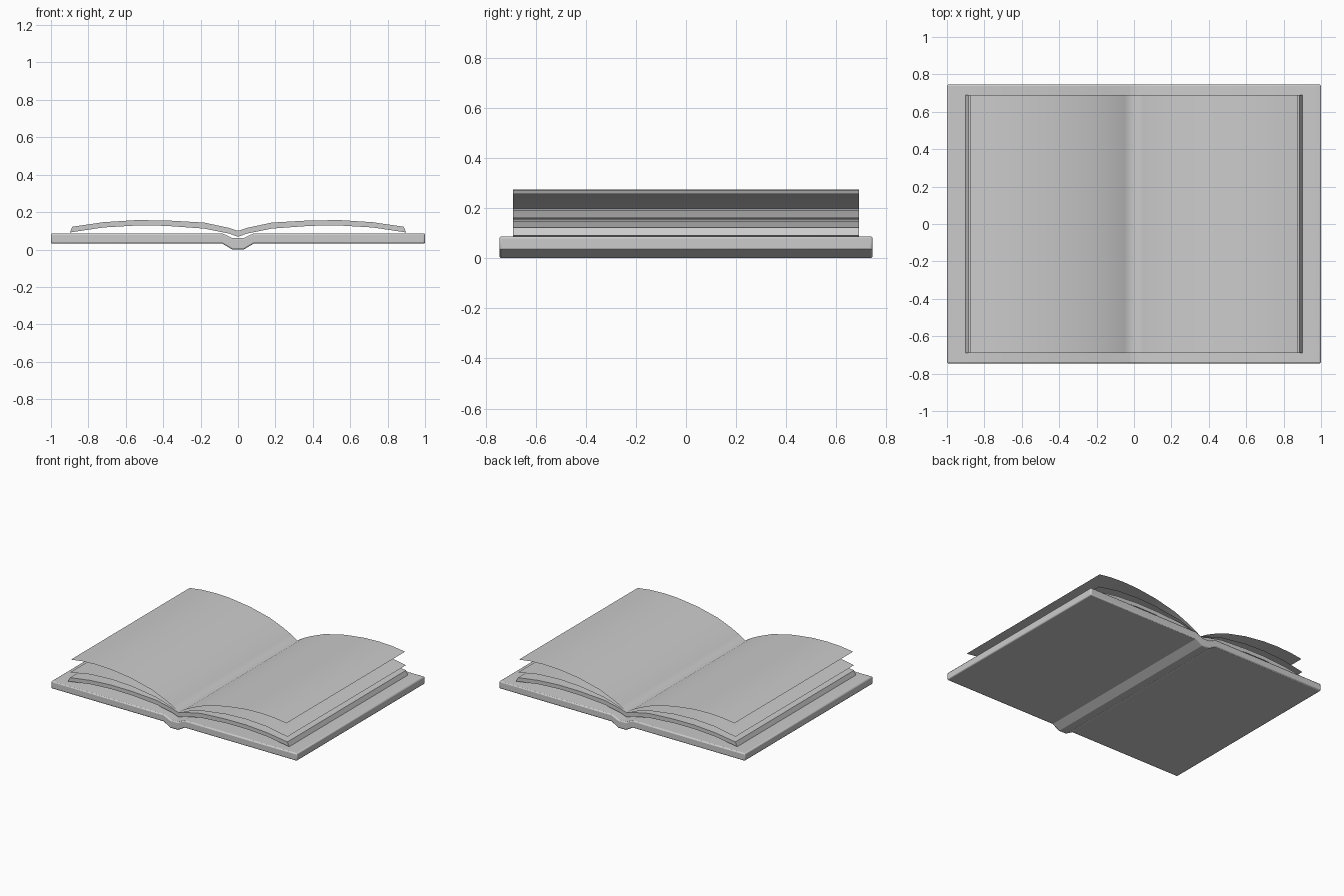
import bpy, math

if "Cube" in bpy.data.objects:
    bpy.data.objects.remove(bpy.data.objects["Cube"])


def add_object(name, verts, faces):
    mesh = bpy.data.meshes.new(name)
    mesh.from_pydata(verts, [], faces)
    obj = bpy.data.objects.new(name, mesh)
    bpy.context.collection.objects.link(obj)
    return obj


def smooth(obj, angle=30):
    bpy.ops.object.select_all(action='DESELECT')
    obj.select_set(True)
    bpy.context.view_layer.objects.active = obj
    bpy.ops.object.shade_smooth_by_angle(angle=math.radians(angle))


def strip(name, top, half, bottom=None):
    """Extrude an x-z profile along y; a bottom line makes it a closed solid."""
    n = len(top)
    loop = top + (bottom[::-1] if bottom else [])
    m = len(loop)
    verts = [(x, y, z) for y in (-half, half) for x, z in loop]
    if not bottom:
        faces = [(i, i + 1, m + i + 1, m + i) for i in range(n - 1)]
    else:
        faces = [(i, (i + 1) % m, m + (i + 1) % m, m + i) for i in range(m)]
        for i in range(n - 1):
            a, b, c, d = i, i + 1, m - 2 - i, m - 1 - i
            faces += [(d, c, b, a), (m + a, m + b, m + c, m + d)]
    return add_object(name, verts, faces)


def mirror(obj):
    mod = obj.modifiers.new("Mirror", 'MIRROR')
    mod.use_axis[0] = True
    mod.use_clip = True


# Cover: flat boards with a sunken spine
xs = [-1, -0.085, -0.03, 0.03, 0.085, 1]
top = [0.087, 0.087, 0.061, 0.061, 0.087, 0.087]
low = [0.032, 0.032, 0.004, 0.004, 0.032, 0.032]
cover = strip("cover", list(zip(xs, top)), 0.745,
              list(zip(xs, [z - 0.002 if z < 0.02 else z for z in low])))
bev = cover.modifiers.new("Bevel", 'BEVEL')
bev.width = 0.008
bev.segments = 2
bev.limit_method = 'ANGLE'
bev.angle_limit = math.radians(60)
for v in cover.data.vertices:
    if v.co.z < 0.02:
        v.co.z = 0.0
smooth(cover)

# Page blocks: arched stacks, hollow beneath
block_top = [(0, 0.1), (0.05, 0.116), (0.18, 0.144), (0.39, 0.156),
             (0.55, 0.157), (0.72, 0.146), (0.885, 0.122)]
block_low = [(0, 0.068), (0.05, 0.086), (0.18, 0.112), (0.39, 0.127),
             (0.55, 0.128), (0.72, 0.118), (0.9, 0.091)]
block = strip("page_block", block_top, 0.69, block_low)
mirror(block)
smooth(block)

# Loose sheets lifted above each block
sheets = {
    "lower_sheet": [(0, 0.103), (0.05, 0.123), (0.18, 0.164), (0.39, 0.193),
                    (0.55, 0.199), (0.72, 0.19), (0.885, 0.16)],
    "upper_sheet": [(0, 0.105), (0.05, 0.136), (0.11, 0.166), (0.22, 0.211),
                    (0.39, 0.251), (0.55, 0.271), (0.67, 0.275), (0.78, 0.27),
                    (0.877, 0.257)],
}
for name, profile in sheets.items():
    sheet = strip(name, profile, 0.69)
    mirror(sheet)
    smooth(sheet)
